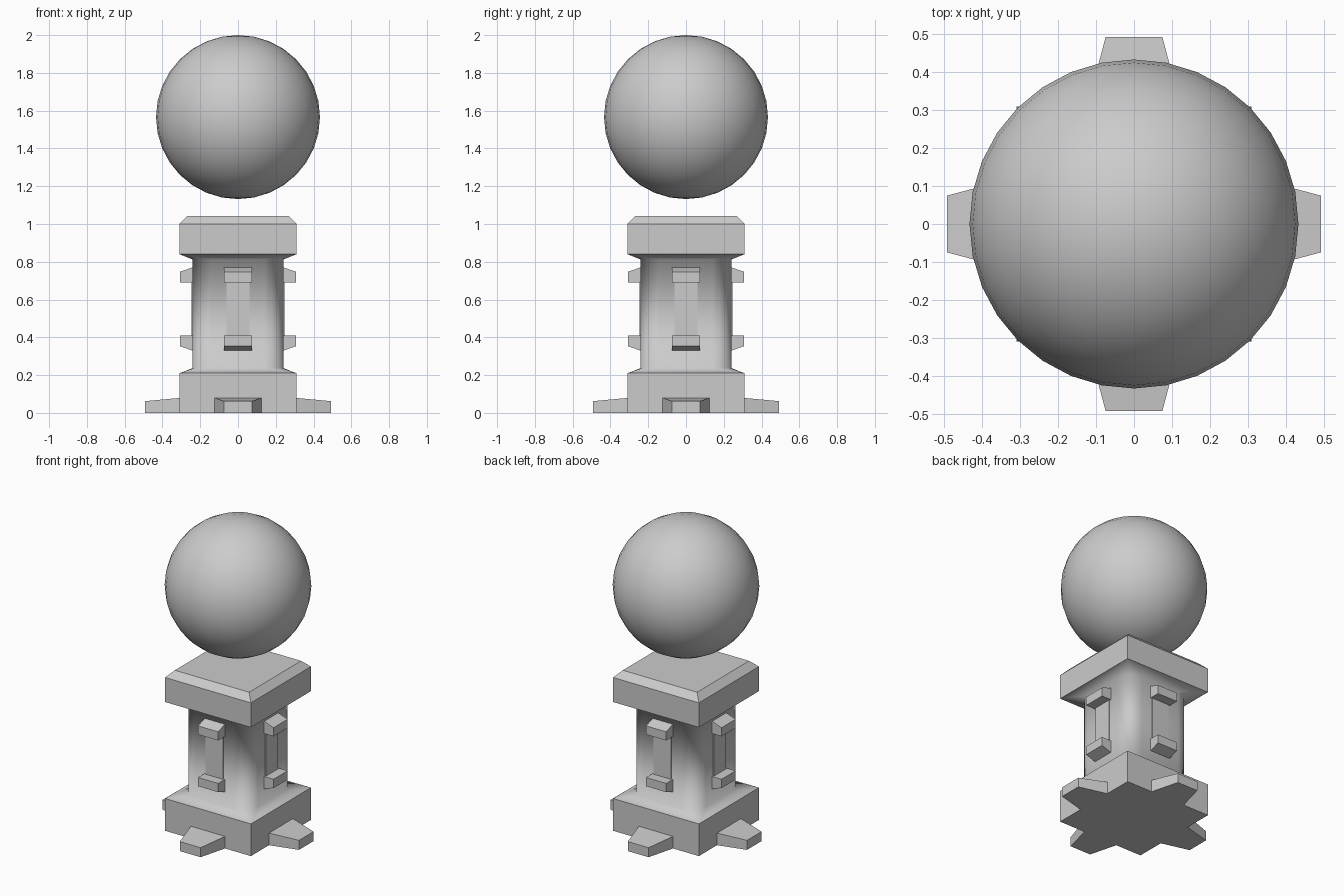
import bpy, bmesh, math
from mathutils import Matrix

if "Cube" in bpy.data.objects:
    bpy.data.objects.remove(bpy.data.objects["Cube"])


def finish(bm, name):
    bmesh.ops.recalc_face_normals(bm, faces=bm.faces)
    me = bpy.data.meshes.new(name)
    bm.to_mesh(me)
    bm.free()
    ob = bpy.data.objects.new(name, me)
    bpy.context.collection.objects.link(ob)
    return ob


def ring(bm, h, r, z, n=4):
    """Square loop of half width h with corners rounded by radius r."""
    loop = []
    for q in range(4):
        for i in range(n + 1):
            a = math.pi / 2 * (q + i / n)
            sx, sy = [(1, 1), (-1, 1), (-1, -1), (1, -1)][q]
            loop.append(bm.verts.new((sx * (h - r) + r * math.cos(a),
                                      sy * (h - r) + r * math.sin(a), z)))
    return loop


# Pedestal: square base, rounded shaft and square cap lofted as one body
bm = bmesh.new()
levels = [(0.31, 0, 0), (0.31, 0, 0.21), (0.24, 0.1, 0.237),
          (0.24, 0.1, 0.812), (0.31, 0, 0.84), (0.31, 0, 1.0), (0.268, 0, 1.042)]
rings = [ring(bm, *lv) for lv in levels]
for k in range(len(rings) - 1):
    a, b = rings[k], rings[k + 1]
    for i in range(len(a)):
        j = (i + 1) % len(a)
        f = bm.faces.new((a[i], a[j], b[j], b[i]))
        f.smooth = k in (1, 2, 3)
bm.faces.new(rings[0][::-1])
bm.faces.new(rings[-1])
bmesh.ops.remove_doubles(bm, verts=bm.verts, dist=0.0001)
# Keep base and cap rims crisp
for e in bm.edges:
    if any(not f.smooth for f in e.link_faces):
        e.smooth = False
finish(bm, "pedestal")


def four_sides(name, inner, outer):
    """Tapered block on each side; inner/outer = (distance, half width, z0, z1)."""
    for s, side in enumerate(("right", "back", "left", "front")):
        bm = bmesh.new()
        quads = []
        for d, w, z0, z1 in (inner, outer):
            quads.append([bm.verts.new(p) for p in
                          ((d, -w, z0), (d, w, z0), (d, w, z1), (d, -w, z1))])
        a, b = quads
        bm.faces.new(a[::-1])
        bm.faces.new(b)
        for i in range(4):
            j = (i + 1) % 4
            bm.faces.new((a[i], a[j], b[j], b[i]))
        bm.transform(Matrix.Rotation(s * math.pi / 2, 4, 'Z'))
        finish(bm, f"{side}_{name}")


# Feet, flat bars and sloped end blocks on all four sides
four_sides("foot", (0.30, 0.126, 0, 0.08), (0.493, 0.075, 0, 0.062))
four_sides("bar", (0.22, 0.062, 0.40, 0.70), (0.245, 0.062, 0.40, 0.70))
four_sides("upper_block", (0.22, 0.073, 0.69, 0.777), (0.308, 0.073, 0.69, 0.747))
four_sides("lower_block", (0.22, 0.073, 0.323, 0.41), (0.308, 0.073, 0.353, 0.41))

# Floating ball
bpy.ops.mesh.primitive_uv_sphere_add(segments=32, ring_count=16, radius=0.434,
                                     location=(0, 0, 1.566))
bpy.context.object.name = "ball"
bpy.ops.object.shade_smooth()
